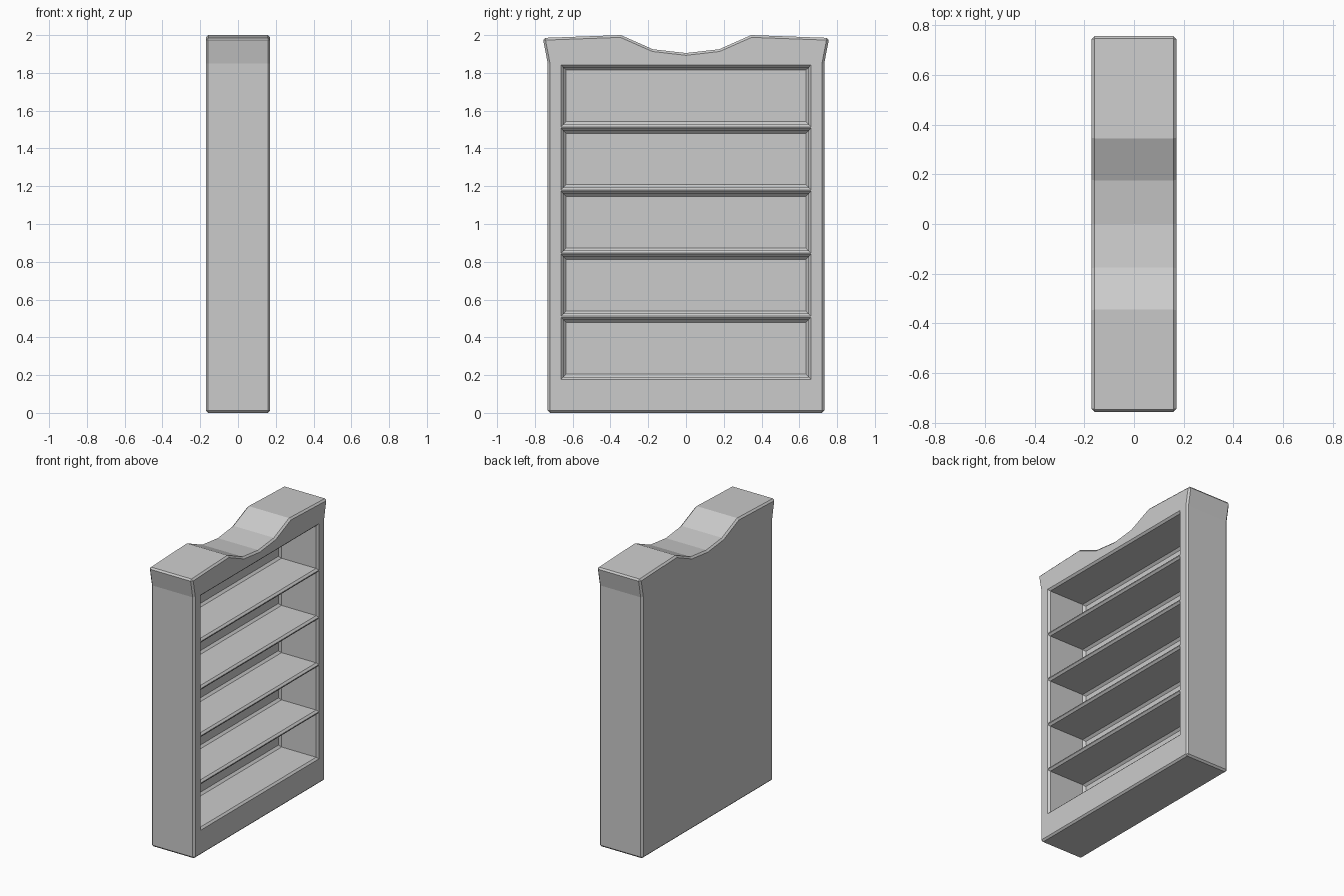
import bpy, bmesh

if "Cube" in bpy.data.objects:
    bpy.data.objects.remove(bpy.data.objects["Cube"])

DEPTH = 0.17        # half depth of the carcass along x
PITCH = 0.334       # vertical spacing of the shelves
BOTTOM = 0.175      # lower edge of the lowest bay
HALF_W = 0.665      # half width of a bay at the front


def make_object(name, bm):
    bmesh.ops.recalc_face_normals(bm, faces=bm.faces)
    mesh = bpy.data.meshes.new(name)
    bm.to_mesh(mesh)
    bm.free()
    obj = bpy.data.objects.new(name, mesh)
    bpy.context.collection.objects.link(obj)
    return obj


def loft(bm, rings):
    """Closed solid through a list of rings with equal point counts."""
    loops = [[bm.verts.new(p) for p in ring] for ring in rings]
    n = len(loops[0])
    for a, b in zip(loops, loops[1:]):
        for i in range(n):
            j = (i + 1) % n
            bm.faces.new((a[i], a[j], b[j], b[i]))
    bm.faces.new(loops[0])
    bm.faces.new(loops[-1])


# carcass: mirrored outline with flared head and dipped crest
half = [(0.732, 0), (0.732, 1.85), (0.758, 1.985), (0.345, 2.0), (0.175, 1.925)]
outline = half + [(0, 1.905)] + [(-y, z) for y, z in reversed(half)]
bm = bmesh.new()
loft(bm, [[(x, y, z) for y, z in outline] for x in (-DEPTH, DEPTH)])
bookcase = make_object("bookcase", bm)
bevel = bookcase.modifiers.new("edge_bevel", 'BEVEL')
bevel.width = 0.012
bevel.segments = 1
bevel.limit_method = 'ANGLE'
bevel.angle_limit = 0.6

# five bays: chamfered at the mouth and around the back panel
sections = [(DEPTH + 0.002, 0.001), (DEPTH - 0.013, 0.016), (-0.113, 0.016), (-0.128, 0.031)]
bm = bmesh.new()
for i in range(5):
    z0 = BOTTOM + i * PITCH
    z1 = z0 + PITCH
    rings = []
    for x, inset in sections:
        y, lo, hi = HALF_W - inset, z0 + inset, z1 - inset
        rings.append([(x, -y, lo), (x, y, lo), (x, y, hi), (x, -y, hi)])
    loft(bm, rings)
cutter = make_object("bay_cutter", bm)
cutter.hide_render = True
cutter.hide_viewport = False
cutter.display_type = 'WIRE'

# cut the bays, leaving shelves between them
cut = bookcase.modifiers.new("cut_bays", 'BOOLEAN')
cut.operation = 'DIFFERENCE'
cut.solver = 'EXACT'
cut.object = cutter
